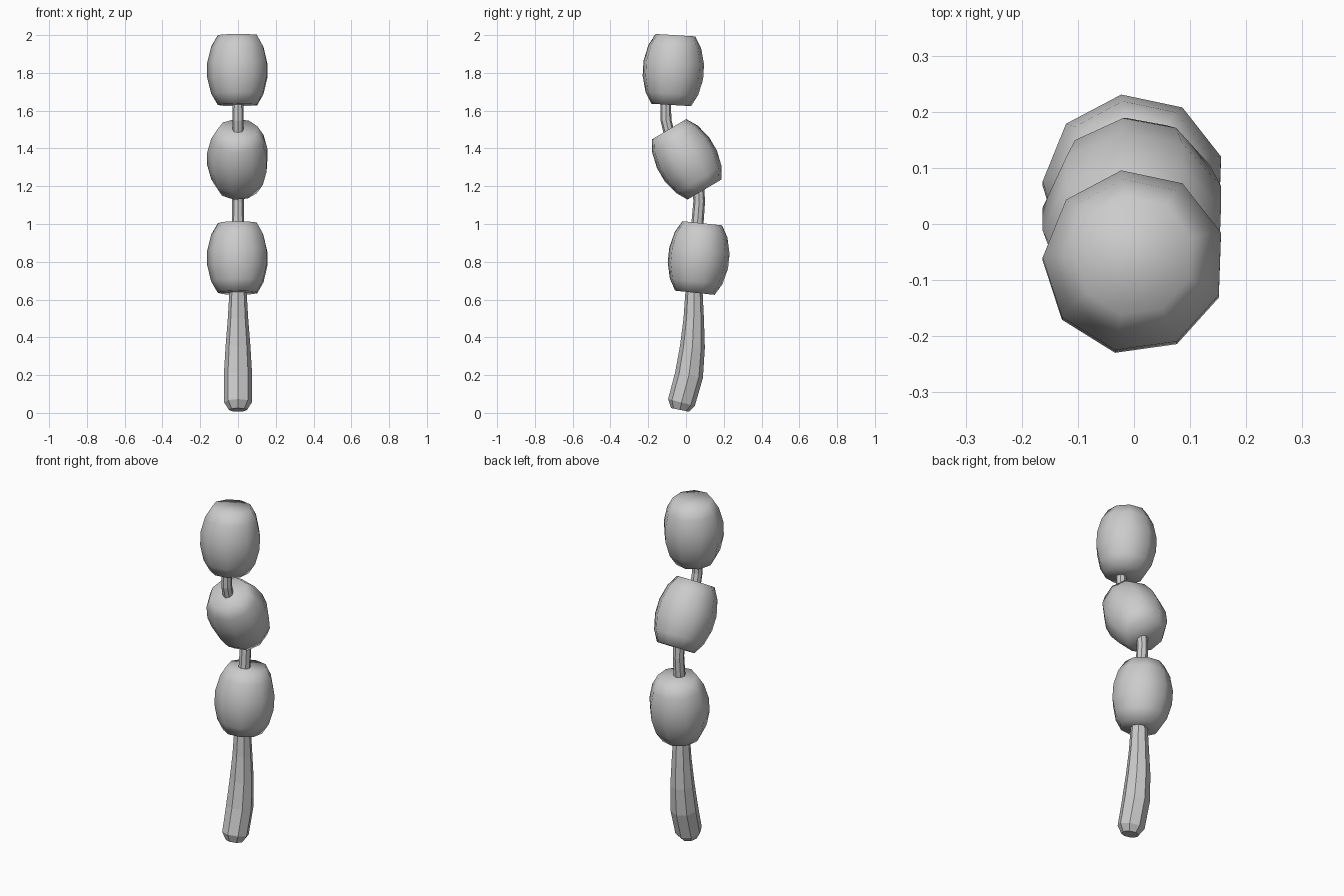
import bpy, bmesh
from math import cos, sin, radians, tau
from mathutils import Vector

cube = bpy.data.objects.get("Cube")
if cube:
    bpy.data.objects.remove(cube, do_unlink=True)

grey = bpy.data.materials.new("plain grey")
grey.use_nodes = True
grey.diffuse_color = (0.6, 0.6, 0.6, 1)
grey.node_tree.nodes["Principled BSDF"].inputs["Base Color"].default_value = (0.6, 0.6, 0.6, 1)


def loft(name, path, sides, phase=0, smooth=False):
    """Capped tube along (y, z, radius) points in the middle plane."""
    bm = bmesh.new()
    rings = []
    for i, (y, z, r) in enumerate(path):
        before, after = path[max(i - 1, 0)], path[min(i + 1, len(path) - 1)]
        along = Vector((0, after[0] - before[0], after[1] - before[1])).normalized()
        across = Vector((0, along.z, -along.y))
        ring = []
        for k in range(sides):
            a = radians(phase) + tau * k / sides
            ring.append(bm.verts.new(Vector((r * cos(a), y, z)) + across * (r * sin(a))))
        rings.append(ring)
    for low, high in zip(rings, rings[1:]):
        for k in range(sides):
            n = (k + 1) % sides
            bm.faces.new((low[k], low[n], high[n], high[k]))
    bm.faces.new(rings[0][::-1])
    bm.faces.new(rings[-1])
    for f in bm.faces:
        f.smooth = smooth
    mesh = bpy.data.meshes.new(name)
    bm.to_mesh(mesh)
    bm.free()
    mesh.materials.append(grey)
    obj = bpy.data.objects.new(name, mesh)
    bpy.context.collection.objects.link(obj)
    return obj


# Barrel-shaped beads, each leaning in the middle plane
half = [(0.04, 0.163), (0.125, 0.142), (0.185, 0.107)]
profile = [(-t, r) for t, r in reversed(half)] + half


def bead(name, y, z, lean):
    a = radians(lean)
    loft(name, [(y + t * sin(a), z + t * cos(a), r) for t, r in profile], 9, 98, True)


bead("lower_bead", 0.066, 0.82, 6)
bead("middle_bead", 0.004, 1.342, -30.5)
bead("upper_bead", -0.068, 1.815, 3.5)

# Bent, tapered handle with a bevelled foot
loft("handle", [(-0.032, 0.016, 0.048), (-0.024, 0.055, 0.073), (0.016, 0.2, 0.075),
                (0.034, 0.35, 0.066), (0.041, 0.5, 0.054), (0.043, 0.7, 0.042)], 8)

# Short cords joining the beads
loft("lower_cord", [(0.054, 0.94, 0.032), (0.062, 1.02, 0.032), (0.07, 1.12, 0.031),
                    (0.065, 1.2, 0.031), (0.04, 1.27, 0.031)], 8)
loft("upper_cord", [(-0.06, 1.42, 0.029), (-0.09, 1.485, 0.029), (-0.106, 1.55, 0.029),
                    (-0.107, 1.62, 0.028), (-0.1, 1.7, 0.028)], 8)
